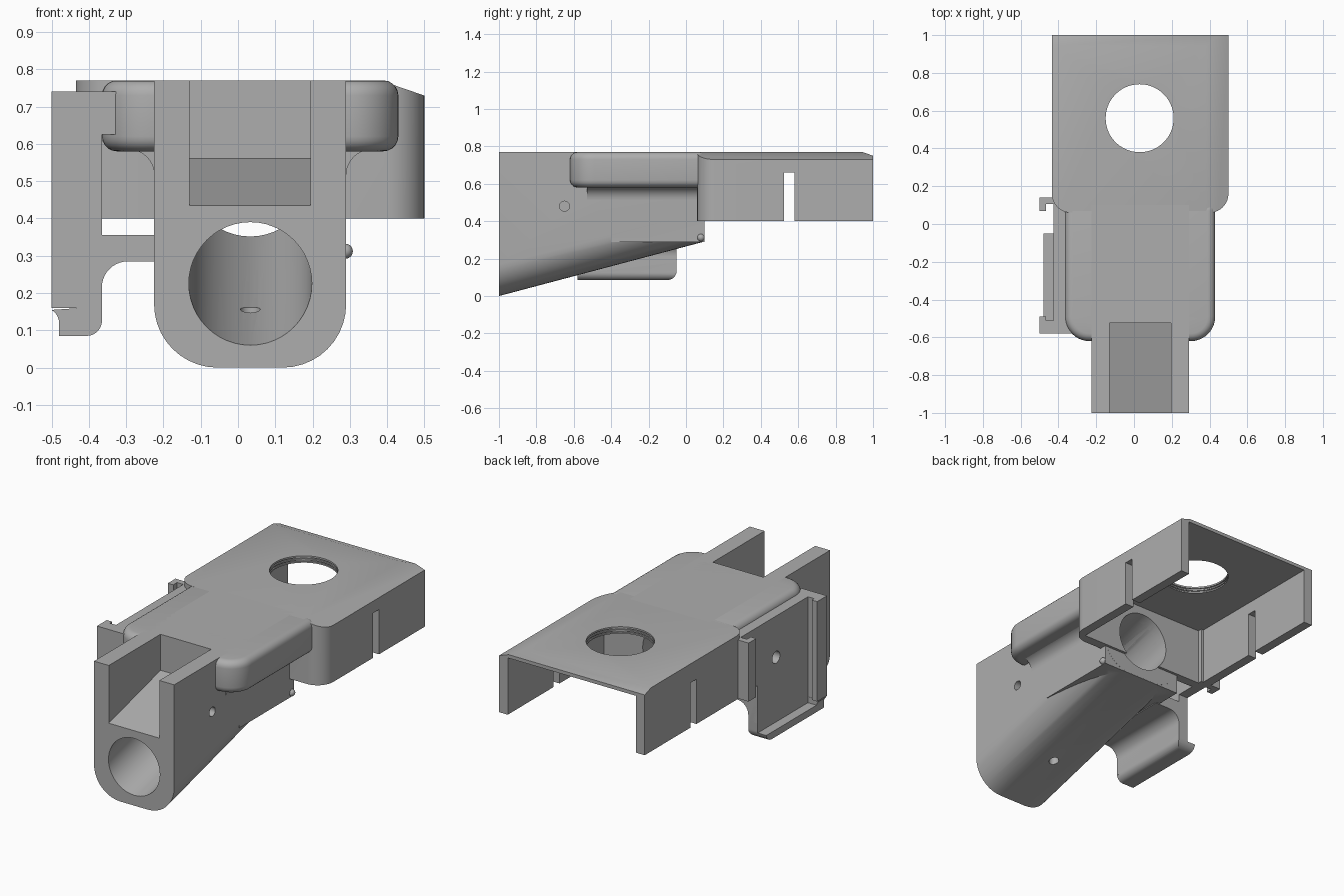
import bpy, bmesh, math
from mathutils import Vector

if "Cube" in bpy.data.objects:
    bpy.data.objects.remove(bpy.data.objects["Cube"], do_unlink=True)

CX = 0.033       # centre line of the handle
SLOPE = 0.265    # rise of the underside and bore
TOP = 0.77

grey = bpy.data.materials.new("plain grey")
grey.use_nodes = True
colour = (0.42, 0.42, 0.42, 1)
grey.diffuse_color = colour
grey.node_tree.nodes["Principled BSDF"].inputs["Base Color"].default_value = colour


def arc(cx, cy, r, a, b, n=10):
    steps = [math.radians(a + (b - a) * i / n) for i in range(n + 1)]
    return [(cx + r * math.cos(t), cy + r * math.sin(t)) for t in steps]


def rect(a0, b0, a1, b1):
    return [(a0, b0), (a1, b0), (a1, b1), (a0, b1)]


def prism(name, pts, axis, lo, hi, shear=0):
    """Extrude an outline along an axis; shear lifts its low points with y."""
    place = {"x": lambda p, d: (d, *p),
             "y": lambda p, d: (p[0], d, p[1]),
             "z": lambda p, d: (*p, d)}[axis]
    bm = bmesh.new()
    ends = []
    for d in (lo, hi):
        ring = []
        for p in pts:
            v = Vector(place(p, d))
            if v.z < 0.6:
                v.z += shear * (v.y + 1)
            ring.append(bm.verts.new(v))
        ends.append(ring)
    n = len(pts)
    bm.faces.new(ends[0])
    bm.faces.new(ends[1])
    for i in range(n):
        j = (i + 1) % n
        bm.faces.new((ends[0][i], ends[0][j], ends[1][j], ends[1][i]))
    bmesh.ops.recalc_face_normals(bm, faces=bm.faces)
    mesh = bpy.data.meshes.new(name)
    bm.to_mesh(mesh)
    bm.free()
    mesh.materials.append(grey)
    obj = bpy.data.objects.new(name, mesh)
    bpy.context.collection.objects.link(obj)
    return obj


def apply(obj, mod):
    bpy.context.view_layer.objects.active = obj
    bpy.ops.object.modifier_apply(modifier=mod.name)


def combine(obj, others, operation):
    for other in others:
        mod = obj.modifiers.new("bool", "BOOLEAN")
        mod.operation, mod.solver, mod.object = operation, "EXACT", other
        apply(obj, mod)


def discard(*objs):
    for o in objs:
        bpy.data.objects.remove(o, do_unlink=True)


# Shared cutters: sloping bore and open trough
bore = prism("bore", arc(CX, 0.225, 0.165, 0, 352.5, 47), "y", -1.1, 0.25, SLOPE)
trough = prism("trough", rect(-0.13, 0.435, 0.195, 0.95), "y", -1.1, -0.525, SLOPE)

# Handle with rounded sloping underside and square rear block
x0, x1, r = -0.225, 0.29, 0.17
outline = [(x0, TOP)] + arc(x0 + r, r, r, 180, 270) + arc(x1 - r, r, r, 270, 360) + [(x1, TOP)]
handle = prism("handle", outline, "y", -1, 0.1, SLOPE)
block = prism("block", rect(x0 + 0.0005, 0.29, x1 - 0.0005, 0.65), "y", -0.4, 0.0995)
side_hole = prism("side_hole", arc(-0.65, 0.48, 0.027, 0, 345, 23), "x", 0.2, 0.4)
drain = prism("drain", arc(CX, -0.645, 0.027, 0, 345, 23), "z", -0.1, 0.25)
combine(handle, [block], "UNION")
combine(handle, [bore, trough, side_hole, drain], "DIFFERENCE")
discard(block, side_hole, drain)

# Wide rounded housing on top of the handle
outline = (arc(-0.235, -0.49, 0.13, 180, 270) + arc(0.30, -0.49, 0.13, 270, 360)
           + [(0.43, 0.11), (-0.365, 0.11)])
housing = prism("upper_housing", outline, "z", 0.58, TOP)
bevel = housing.modifiers.new("round", "BEVEL")
bevel.width, bevel.segments = 0.04, 5
bevel.limit_method, bevel.angle_limit = "ANGLE", math.radians(50)
apply(housing, bevel)
combine(housing, [bore, trough], "DIFFERENCE")

# Concave fillets below the housing
for side, name in ((1, "left"), (-1, "right")):
    pts = [(0.28, 0.59), (0.36, 0.59)] + arc(0.36, 0.515, 0.07, 90, 180) + [(0.28, 0.515)]
    pts = [(CX + side * (x - CX), z) for x, z in pts]
    fillet = prism(name + "_fillet", pts, "y", -0.53, 0.08)
    combine(fillet, [bore], "DIFFERENCE")

# Rear shell, open below and behind
outline = (arc(-0.335, 0.16, 0.1, 180, 270) + arc(0.40, 0.16, 0.1, 270, 360)
           + [(0.5, 1), (-0.435, 1)])
shell = prism("rear_shell", outline, "z", 0.4, TOP)
cutters = [
    prism("cavity", rect(-0.38, 0.115, 0.445, 1.2), "z", 0.2, 0.73),
    prism("slots", rect(0.525, 0.2, 0.58, 0.66), "x", -1, 1),
    prism("side_chamfer", [(0.38, TOP + 0.0005), (0.53, 0.719), (0.53, 0.9)], "y", -0.2, 1.2),
    prism("rear_chamfer", [(0.94, TOP + 0.0005), (1.03, 0.74), (1.03, 0.9)], "x", -1, 1),
    prism("opening", arc(0.03, 0.56, 0.18, 0, 354, 59), "z", 0.6, 0.9),
]
for z in (0.738, 0.753):
    cutters.append(prism("groove", arc(0.03, 0.56, 0.187, 0, 354, 59), "z", z, z + 0.007))
combine(shell, cutters + [bore], "DIFFERENCE")
discard(*cutters)

# Side bracket: plate with a rounded lower corner and a screw hole
outline = ([(-0.58, 0.12)] + arc(-0.11, 0.18, 0.06, 0, 60, 2)[:1]
           + [(-0.05, 0.4), (0.14, 0.4), (0.14, 0.74), (-0.58, 0.74)])
plate = prism("bracket_plate", outline, "x", -0.425, -0.365)
screw_hole = prism("screw_hole", arc(-0.22, 0.5, 0.035, 0, 345, 23), "x", -0.6, -0.3)
combine(plate, [screw_hole], "DIFFERENCE")
discard(screw_hole)

# Curved foot and arm joining the bracket to the handle
outline = ([(-0.48, 0.085)] + arc(-0.405, 0.125, 0.04, 270, 360, 6)
           + arc(-0.295, 0.215, 0.07, 180, 90)
           + [(-0.2, 0.285), (-0.2, 0.355), (-0.425, 0.355), (-0.425, 0.125), (-0.48, 0.125)])
foot = prism("bracket_foot", outline, "y", -0.58, -0.05)
corner = prism("corner", [(-0.04, 0.07)] + arc(-0.1, 0.135, 0.05, 270, 360, 8), "x", -0.6, -0.3)
combine(foot, [corner], "DIFFERENCE")
discard(corner)
prism("bracket_top_block", rect(-0.37, 0.625, -0.325, 0.74), "y", -0.58, 0.06)

# Hooked rails at both ends of the bracket
outline = [(-0.5, -0.58), (-0.42, -0.58), (-0.42, -0.512), (-0.465, -0.512),
           (-0.465, -0.49), (-0.5, -0.49)]
prism("front_rail", outline, "z", 0.16, 0.74)
outline = arc(-0.52, 0.12, 0.04, 60, 0, 6) + [(-0.42, 0.12), (-0.42, 0.16)]
prism("front_rail_foot", outline, "y", -0.58, -0.512)
outline = [(-0.5, 0.14), (-0.42, 0.14), (-0.42, 0.105), (-0.465, 0.105),
           (-0.465, 0.07), (-0.5, 0.07)]
prism("rear_rail", outline, "z", 0.4, 0.74)
discard(bore, trough)

# Small round stop on the left of the handle
bpy.ops.mesh.primitive_uv_sphere_add(segments=20, ring_count=12, radius=0.02,
                                     location=(0.288, 0.08, 0.312))
bpy.context.object.name = "side_stop"
bpy.context.object.data.materials.append(grey)

# Smooth curved faces and keep the edges crisp
for obj in bpy.data.objects:
    obj.select_set(obj.type == "MESH" and grey.name in obj.data.materials)
bpy.ops.object.shade_smooth_by_angle(angle=math.radians(30))
